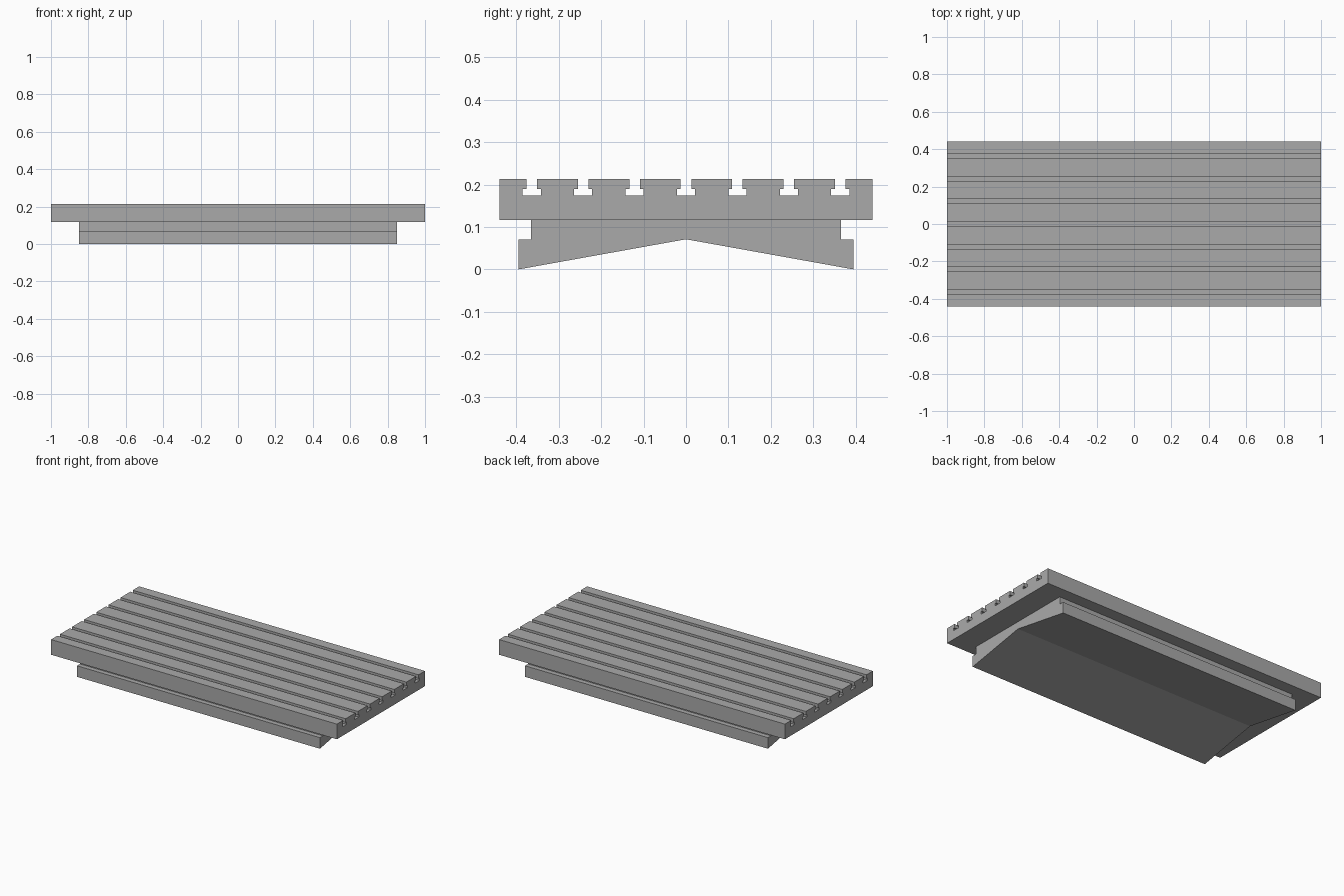
import bpy
import bmesh

cube = bpy.data.objects.get("Cube")
if cube:
    bpy.data.objects.remove(cube, do_unlink=True)

# Single machined-metal colour
metal = bpy.data.materials.new("machined grey")
metal.use_nodes = True
colour = (0.4, 0.4, 0.4, 1)
metal.diffuse_color = colour
metal.node_tree.nodes["Principled BSDF"].inputs["Base Color"].default_value = colour


def extrude_profile(name, profile, half_length):
    """Sweep a (y, z) outline along x into a closed solid."""
    mesh = bpy.data.meshes.new(name)
    bm = bmesh.new()
    face = bm.faces.new([bm.verts.new((-half_length, y, z)) for y, z in profile])
    swept = bmesh.ops.extrude_face_region(bm, geom=[face], use_keep_orig=True)
    moved = [v for v in swept["geom"] if isinstance(v, bmesh.types.BMVert)]
    bmesh.ops.translate(bm, verts=moved, vec=(2 * half_length, 0, 0))
    bmesh.ops.recalc_face_normals(bm, faces=bm.faces)
    bm.to_mesh(mesh)
    bm.free()
    mesh.materials.append(metal)
    obj = bpy.data.objects.new(name, mesh)
    bpy.context.collection.objects.link(obj)
    return obj


# Table top: slab outline with seven T-slots cut into the upper edge
HALF_WIDTH, BOTTOM, TOP = 0.44, 0.117, 0.213
SLOT_NECK, SLOT_WIDE = 0.0125, 0.0215
SLOT_SHOULDER, SLOT_FLOOR = 0.189, 0.174
SLOT_PITCH = 0.1213

table = [(HALF_WIDTH, BOTTOM), (-HALF_WIDTH, BOTTOM), (-HALF_WIDTH, TOP)]
for i in range(-3, 4):
    centre = i * SLOT_PITCH
    left_side = [(SLOT_NECK, TOP), (SLOT_NECK, SLOT_SHOULDER),
                 (SLOT_WIDE, SLOT_SHOULDER), (SLOT_WIDE, SLOT_FLOOR)]
    table += [(centre - w, z) for w, z in left_side]
    table += [(centre + w, z) for w, z in reversed(left_side)]
table.append((HALF_WIDTH, TOP))
extrude_profile("slotted_table", table, 1.0)

# Saddle: stepped sides and a shallow V-shaped underside
half = [(0.365, BOTTOM), (0.365, 0.07), (0.395, 0.07), (0.395, 0.002)]
saddle = half + [(0, 0.071)] + [(-y, z) for y, z in reversed(half)]
saddle = [(y, max(0, z - 0.002) if z < 0.01 else z) for y, z in saddle]
extrude_profile("saddle_base", saddle, 0.85)
